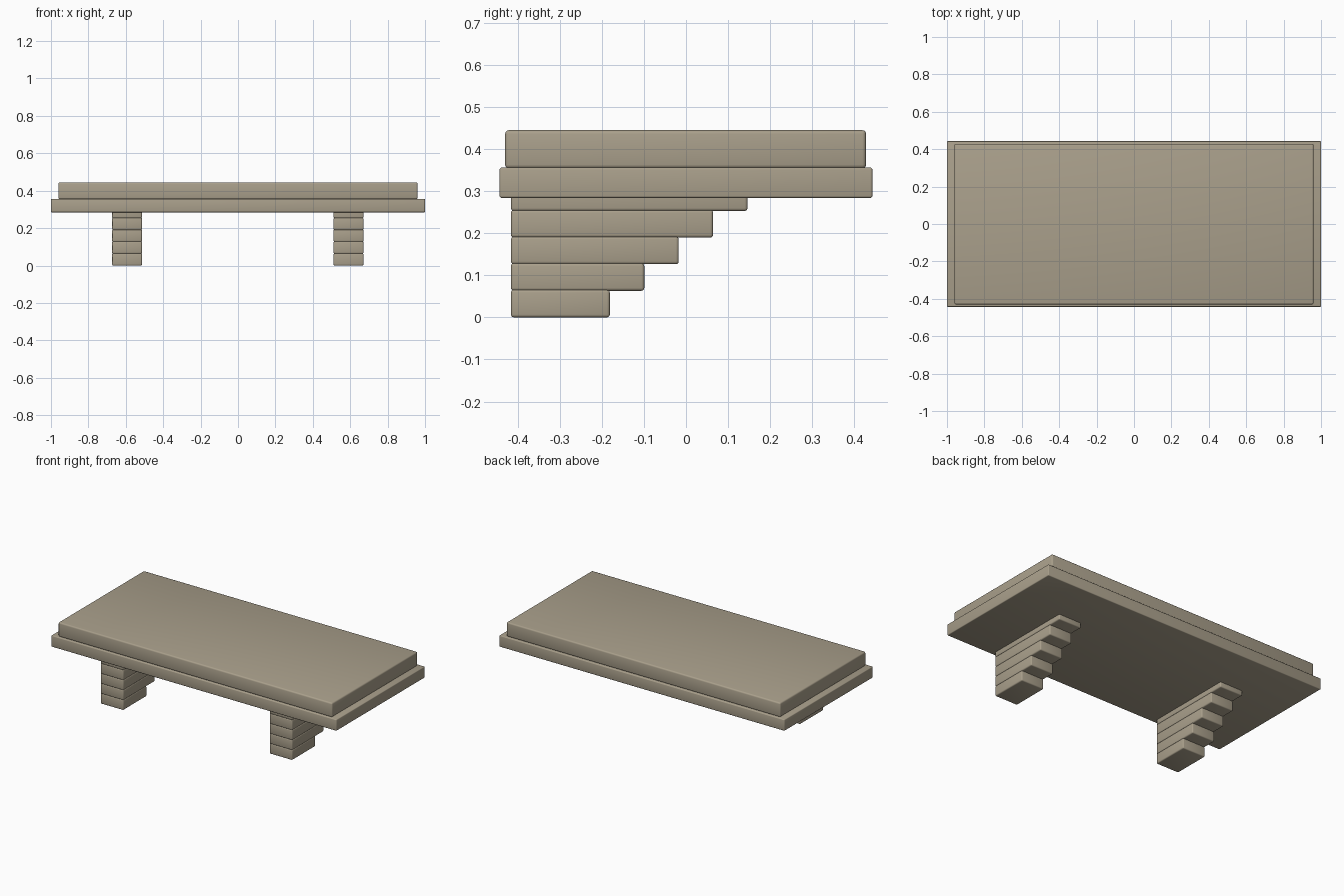
import bpy

if "Cube" in bpy.data.objects:
    bpy.data.objects.remove(bpy.data.objects["Cube"])

stone = bpy.data.materials.new("warm grey stone")
stone.diffuse_color = (0.40, 0.35, 0.26, 1)
stone.use_nodes = True
stone.node_tree.nodes["Principled BSDF"].inputs["Base Color"].default_value = stone.diffuse_color


def block(name, x, y, z, bevel):
    """Rounded box from (min, max) ranges on each axis."""
    ranges = (x, y, z)
    bpy.ops.mesh.primitive_cube_add(size=1, location=[(a + b) / 2 for a, b in ranges])
    ob = bpy.context.object
    ob.name = name
    ob.scale = [b - a for a, b in ranges]
    bpy.ops.object.transform_apply(location=False, rotation=False, scale=True)
    ob.data.materials.append(stone)
    mod = ob.modifiers.new("rounded edges", 'BEVEL')
    mod.width = bevel
    mod.segments = 3
    bpy.ops.object.modifier_apply(modifier=mod.name)
    bpy.ops.object.shade_smooth_by_angle()
    return ob


# Shelf: wide lower slab and narrower upper slab
block("lower_slab", (-1, 1), (-0.443, 0.443), (0.284, 0.356), 0.005)
block("upper_slab", (-0.96, 0.96), (-0.43, 0.428), (0.354, 0.445), 0.009)

# Stepped brackets: each course reaches further back, the last is sunk in the slab
for side, cx in (("left", -0.593), ("right", 0.591)):
    for i in range(5):
        z = i * 0.0632
        block(f"{side}_bracket_step_{i + 1}", (cx - 0.08, cx + 0.08),
              (-0.416, -0.181 + i * 0.0818), (z, z + 0.066), 0.007)
